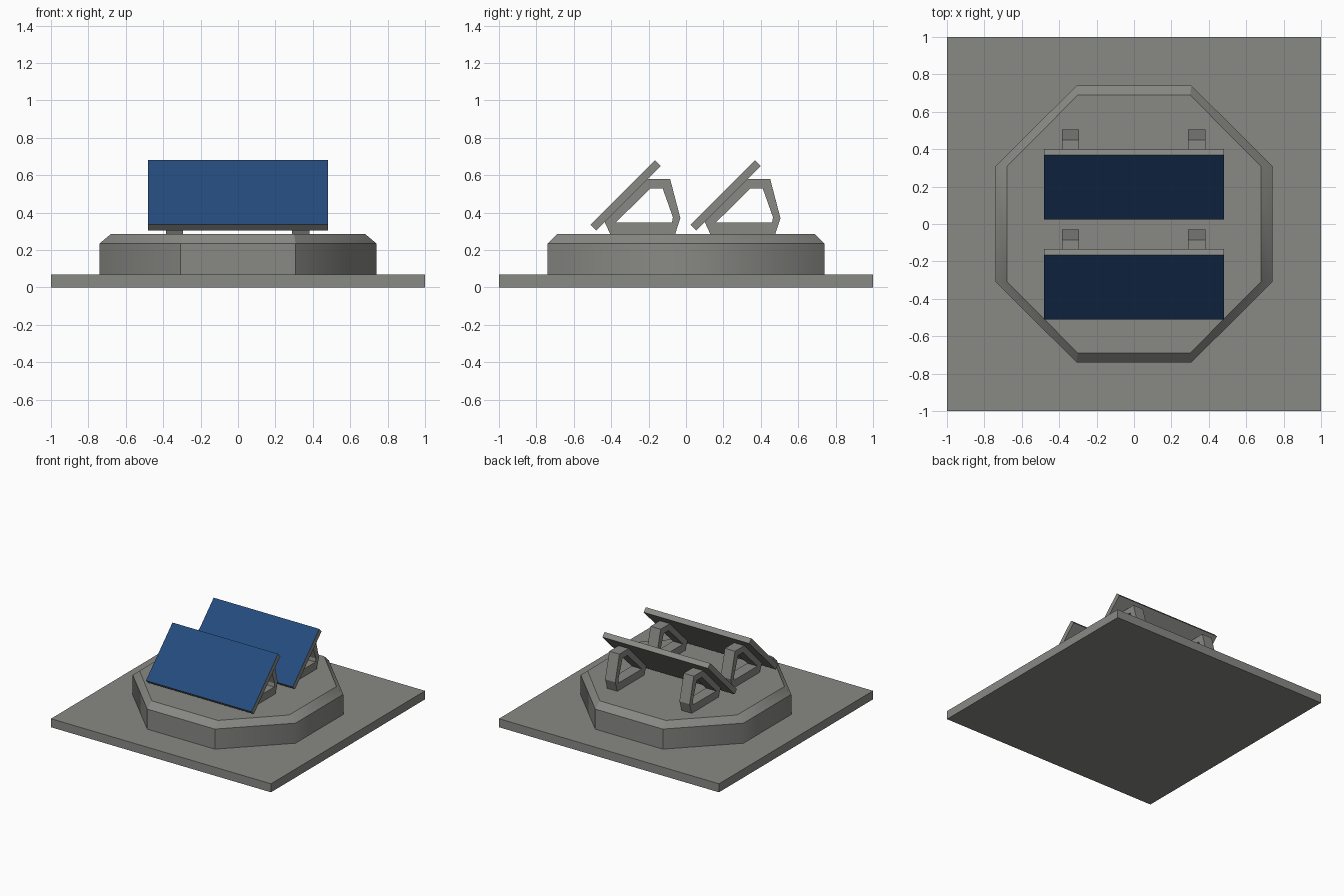
import bpy, bmesh

cube = bpy.data.objects.get("Cube")
if cube:
    bpy.data.objects.remove(cube, do_unlink=True)


def material(name, rgb):
    m = bpy.data.materials.new(name)
    m.use_nodes = True
    m.diffuse_color = (*rgb, 1)
    m.node_tree.nodes["Principled BSDF"].inputs["Base Color"].default_value = (*rgb, 1)
    return m


GREY = material("concrete grey", (0.25, 0.25, 0.235))
BLUE = material("panel blue", (0.018, 0.07, 0.205))


def finish(name, bm, mats=(GREY,)):
    bmesh.ops.recalc_face_normals(bm, faces=bm.faces)
    mesh = bpy.data.meshes.new(name)
    bm.to_mesh(mesh)
    bm.free()
    for m in mats:
        mesh.materials.append(m)
    obj = bpy.data.objects.new(name, mesh)
    bpy.context.collection.objects.link(obj)
    return obj


def bridge(bm, a, b):
    """Join two equal closed rings of vertices with quads."""
    n = len(a)
    return [bm.faces.new((a[i], a[(i + 1) % n], b[(i + 1) % n], b[i])) for i in range(n)]


def yz_ring(bm, x, points, dy):
    return [bm.verts.new((x, y + dy, z)) for y, z in points]


# Square ground slab
bm = bmesh.new()
bmesh.ops.create_cube(bm, size=1)
for v in bm.verts:
    v.co = (v.co.x * 2, v.co.y * 2, (v.co.z + 0.5) * 0.07)
finish("ground_slab", bm)

# Octagonal plinth with a chamfered top
bm = bmesh.new()


def octagon(ax, ay, cx, cy, z):
    quarter = [(ax, cy), (cx, ay)]
    pts = quarter + [(-x, y) for x, y in quarter[::-1]]
    pts += [(-x, -y) for x, y in pts]
    return [bm.verts.new((x, y, z)) for x, y in pts]


rings = [octagon(0.74, 0.74, 0.307, 0.31, 0.07),
         octagon(0.74, 0.74, 0.307, 0.31, 0.235),
         octagon(0.68, 0.69, 0.3, 0.307, 0.285)]
for lower, upper in zip(rings, rings[1:]):
    bridge(bm, lower, upper)
bm.faces.new(rings[0])
bm.faces.new(rings[-1])
# Soften only the upright corners beside the left and right walls
for f in bm.faces:
    f.smooth = True
for e in bm.edges:
    a, b = e.verts
    e.smooth = abs(a.co.z - b.co.z) > 0.01 and abs(a.co.x) > 0.5
finish("octagon_plinth", bm)

# Tilted panels and their ring-shaped brackets
PANEL = [(-0.51, 0.335), (-0.165, 0.68), (-0.135, 0.65), (-0.48, 0.305)]
OUTER = [(-0.405, 0.285), (-0.058, 0.285), (-0.03, 0.37),
         (-0.085, 0.58), (-0.205, 0.58), (-0.435, 0.35)]
INNER = [(-0.375, 0.347), (-0.075, 0.347), (-0.07, 0.375),
         (-0.125, 0.53), (-0.19, 0.53), (-0.37, 0.352)]


def panel(name, dy):
    bm = bmesh.new()
    a, b = (yz_ring(bm, x, PANEL, dy) for x in (-0.48, 0.48))
    sides = bridge(bm, a, b)
    sides[0].material_index = 1
    bm.faces.new(a)
    bm.faces.new(b)
    finish(name, bm, (GREY, BLUE))


def bracket(name, x, dy):
    bm = bmesh.new()
    x0, x1 = x - 0.046, x + 0.046
    o0, o1 = yz_ring(bm, x0, OUTER, dy), yz_ring(bm, x1, OUTER, dy)
    i0, i1 = yz_ring(bm, x0, INNER, dy), yz_ring(bm, x1, INNER, dy)
    for p, q in ((o0, o1), (o1, i1), (i1, i0), (i0, o0)):
        bridge(bm, p, q)
    finish(name, bm)


for row, dy in (("front", 0), ("back", 0.535)):
    panel(row + "_panel", dy)
    for side, x in (("right", -0.34), ("left", 0.336)):
        bracket(f"{row}_{side}_bracket", x, dy)
